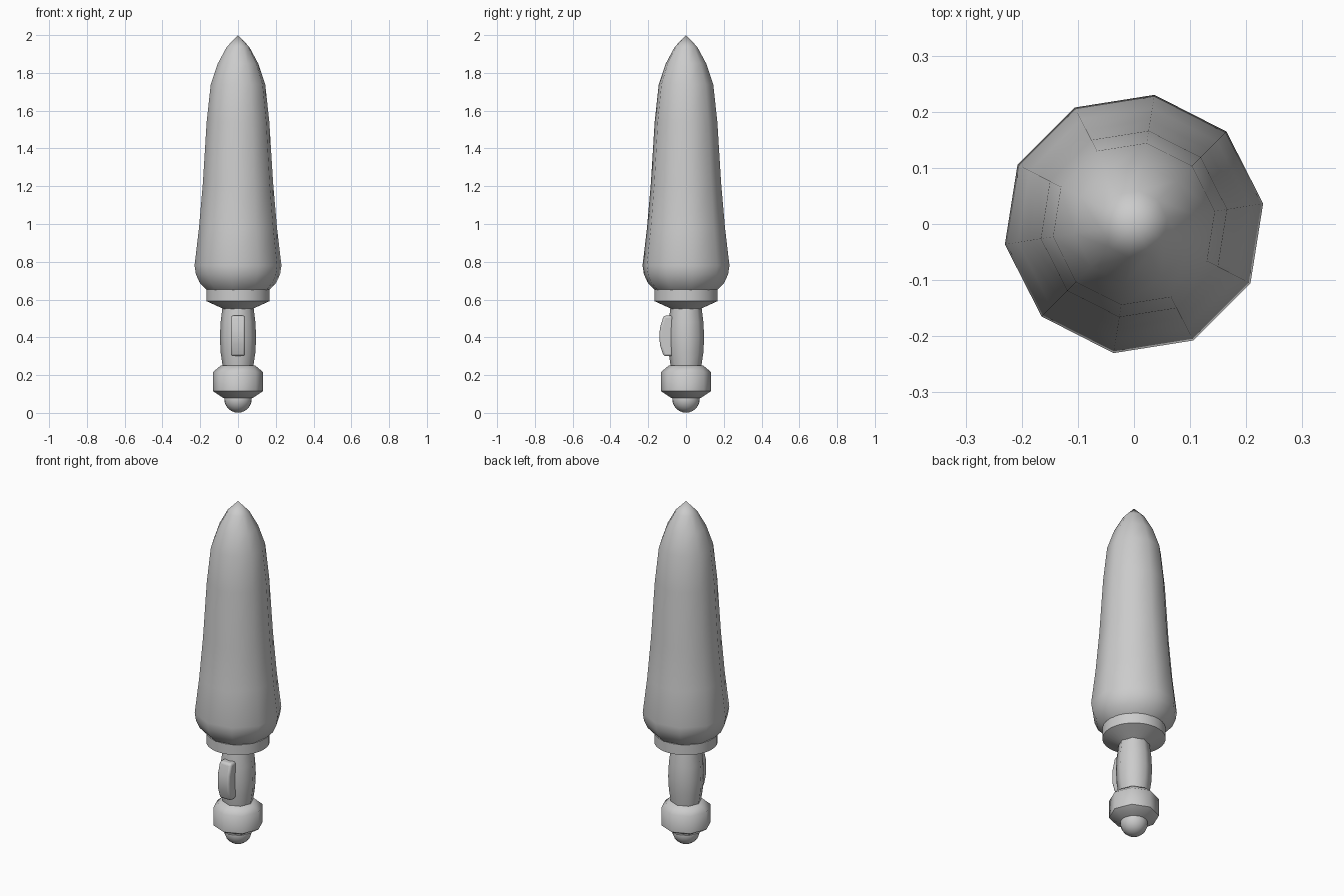
import bpy, bmesh, math

if "Cube" in bpy.data.objects:
    bpy.data.objects.remove(bpy.data.objects["Cube"])


def lathe(name, profile, sides, offset=0.0, smooth=40):
    """Spin (radius, z) points about z; zero radius closes to a point."""
    bm = bmesh.new()
    rings = []
    for r, z in profile:
        if r == 0:
            rings.append([bm.verts.new((0, 0, z))])
        else:
            angles = [math.radians(offset) + 2 * math.pi * i / sides for i in range(sides)]
            rings.append([bm.verts.new((r * math.cos(a), r * math.sin(a), z)) for a in angles])
    for low, high in zip(rings, rings[1:]):
        for i in range(sides):
            j = (i + 1) % sides
            corners = [low[i % len(low)], low[j % len(low)],
                       high[j % len(high)], high[i % len(high)]]
            bm.faces.new(list(dict.fromkeys(corners)))
    for ring, flip in ((rings[0], True), (rings[-1], False)):
        if len(ring) > 1:
            bm.faces.new(ring[::-1] if flip else ring)
    return finish(name, bm, smooth)


def finish(name, bm, smooth):
    bmesh.ops.recalc_face_normals(bm, faces=bm.faces[:])
    mesh = bpy.data.meshes.new(name)
    bm.to_mesh(mesh)
    bm.free()
    obj = bpy.data.objects.new(name, mesh)
    bpy.context.collection.objects.link(obj)
    bpy.ops.object.select_all(action='DESELECT')
    obj.select_set(True)
    bpy.context.view_layer.objects.active = obj
    bpy.ops.object.shade_smooth_by_angle(angle=math.radians(smooth))
    return obj


# Ten-sided tapering body with a pointed tip
lathe("blade", [(0.13, 0.62), (0.168, 0.65), (0.206, 0.69), (0.226, 0.735), (0.233, 0.78),
                (0.209, 0.98), (0.188, 1.22), (0.168, 1.54), (0.146, 1.74),
                (0.108, 1.85), (0.06, 1.938), (0, 2.0)], 10, 9)

# Round collar under the body
lathe("collar", [(0.075, 0.55), (0.168, 0.592), (0.168, 0.652), (0.13, 0.652)], 32, 0, 20)

# Eight-sided swelling grip
lathe("grip", [(0.08, 0.24), (0.092, 0.32), (0.096, 0.40), (0.092, 0.48), (0.082, 0.56)], 8, 0, 50)

# Chamfered eight-sided pommel ring
lathe("pommel_ring", [(0.08, 0.08), (0.133, 0.115), (0.133, 0.216), (0.09, 0.252)], 8, 0, 50)

# Ball at the bottom end
bm = bmesh.new()
bmesh.ops.create_uvsphere(bm, u_segments=20, v_segments=12, radius=0.073)
bmesh.ops.translate(bm, verts=bm.verts[:], vec=(0, 0, 0.074))
finish("end_ball", bm, 40)

# Bowed push button on the front of the grip
bm = bmesh.new()
outline = [(-0.07, 0.30), (-0.118, 0.30), (-0.138, 0.36), (-0.141, 0.405),
           (-0.138, 0.45), (-0.118, 0.515), (-0.07, 0.515)]
face = bm.faces.new([bm.verts.new((-0.038, y, z)) for y, z in outline])
out = bmesh.ops.extrude_face_region(bm, geom=[face])
bmesh.ops.translate(bm, vec=(0.076, 0, 0),
                    verts=[v for v in out["geom"] if isinstance(v, bmesh.types.BMVert)])
button = finish("button", bm, 40)
bevel = button.modifiers.new("round_edges", 'BEVEL')
bevel.width = 0.012
bevel.segments = 3
bevel.angle_limit = math.radians(35)
